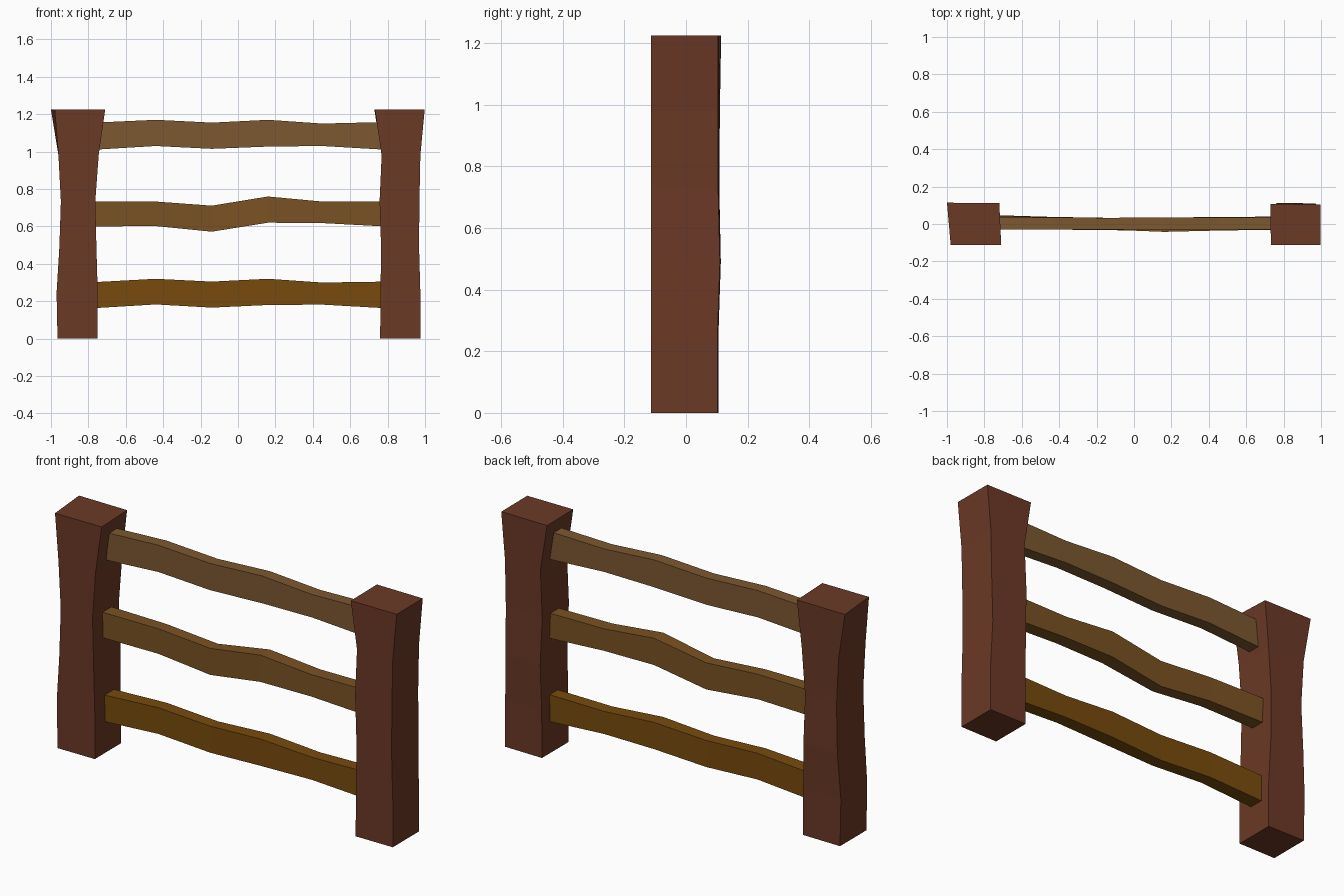
import bpy, bmesh


def material(name, rgb):
    m = bpy.data.materials.new(name)
    m.diffuse_color = (*rgb, 1)
    return m


def loft(name, rings, mat):
    """Closed flat-shaded beam through a list of four-cornered rings."""
    bm = bmesh.new()
    loops = [[bm.verts.new(p) for p in r] for r in rings]
    for a, b in zip(loops, loops[1:]):
        for i in range(4):
            j = (i + 1) % 4
            bm.faces.new((a[i], a[j], b[j], b[i]))
    bm.faces.new(loops[0][::-1])
    bm.faces.new(loops[-1])
    bmesh.ops.recalc_face_normals(bm, faces=bm.faces)
    me = bpy.data.meshes.new(name)
    bm.to_mesh(me)
    bm.free()
    me.materials.append(mat)
    ob = bpy.data.objects.new(name, me)
    bpy.context.collection.objects.link(ob)


def post(name, levels, mat, back_shift):
    # each level: z, left x, right x, back y; the top back edge is skewed a little
    rings = []
    for k, (z, l, r, back) in enumerate(levels):
        s = back_shift if k == len(levels) - 1 else 0
        rings.append([(l, -0.113, z), (r, -0.113, z),
                      (r + s * 0.5, back - 0.003, z), (l + s, back, z)])
    loft(name, rings, mat)


def rail(name, ends, bottom, top, front, back, mat):
    xs = [ends[0], -0.44, -0.14, 0.16, 0.45, ends[1]]
    rings = [[(x, f, b), (x, f, t), (x, k, t), (x, k, b)]
             for x, b, t, f, k in zip(xs, bottom, top, front, back)]
    loft(name, rings, mat)


# Posts, waisted and flared at the top
wood = material("post_wood", (0.147, 0.041, 0.019))
post("left_post", [(0, -0.965, -0.75, 0.105), (0.245, -0.97, -0.75, 0.105),
                   (0.49, -0.955, -0.757, 0.113), (0.735, -0.947, -0.763, 0.108),
                   (0.98, -0.96, -0.745, 0.11), (1.225, -0.98, -0.71, 0.114)], wood, -0.02)
post("right_post", [(0, 0.76, 0.975, 0.105), (0.245, 0.762, 0.975, 0.105),
                    (0.49, 0.765, 0.968, 0.113), (0.735, 0.757, 0.97, 0.107),
                    (0.98, 0.768, 0.975, 0.107), (1.225, 0.732, 0.998, 0.107)], wood, -0.003)

# Wavy rails, each its own shade of brown
rail("top_rail", (-0.77, 0.79), [1.01, 1.03, 1.015, 1.027, 1.03, 1.01],
     [1.155, 1.17, 1.155, 1.17, 1.15, 1.158],
     [-0.03] * 6, [0.035, 0.035, 0.033, 0.035, 0.035, 0.035],
     material("top_rail_wood", (0.202, 0.098, 0.03)))
rail("middle_rail", (-0.785, 0.785), [0.6, 0.602, 0.572, 0.62, 0.618, 0.6],
     [0.733, 0.733, 0.711, 0.76, 0.733, 0.733],
     [-0.03, -0.03, -0.03, -0.042, -0.035, -0.03],
     [0.045, 0.036, 0.033, 0.035, 0.037, 0.04],
     material("middle_rail_wood", (0.195, 0.085, 0.017)))
rail("bottom_rail", (-0.77, 0.785), [0.163, 0.183, 0.166, 0.18, 0.182, 0.163],
     [0.302, 0.32, 0.305, 0.32, 0.3, 0.305],
     [-0.03, -0.03, -0.032, -0.04, -0.033, -0.03],
     [0.048, 0.038, 0.033, 0.035, 0.035, 0.038],
     material("bottom_rail_wood", (0.188, 0.07, 0.004)))
